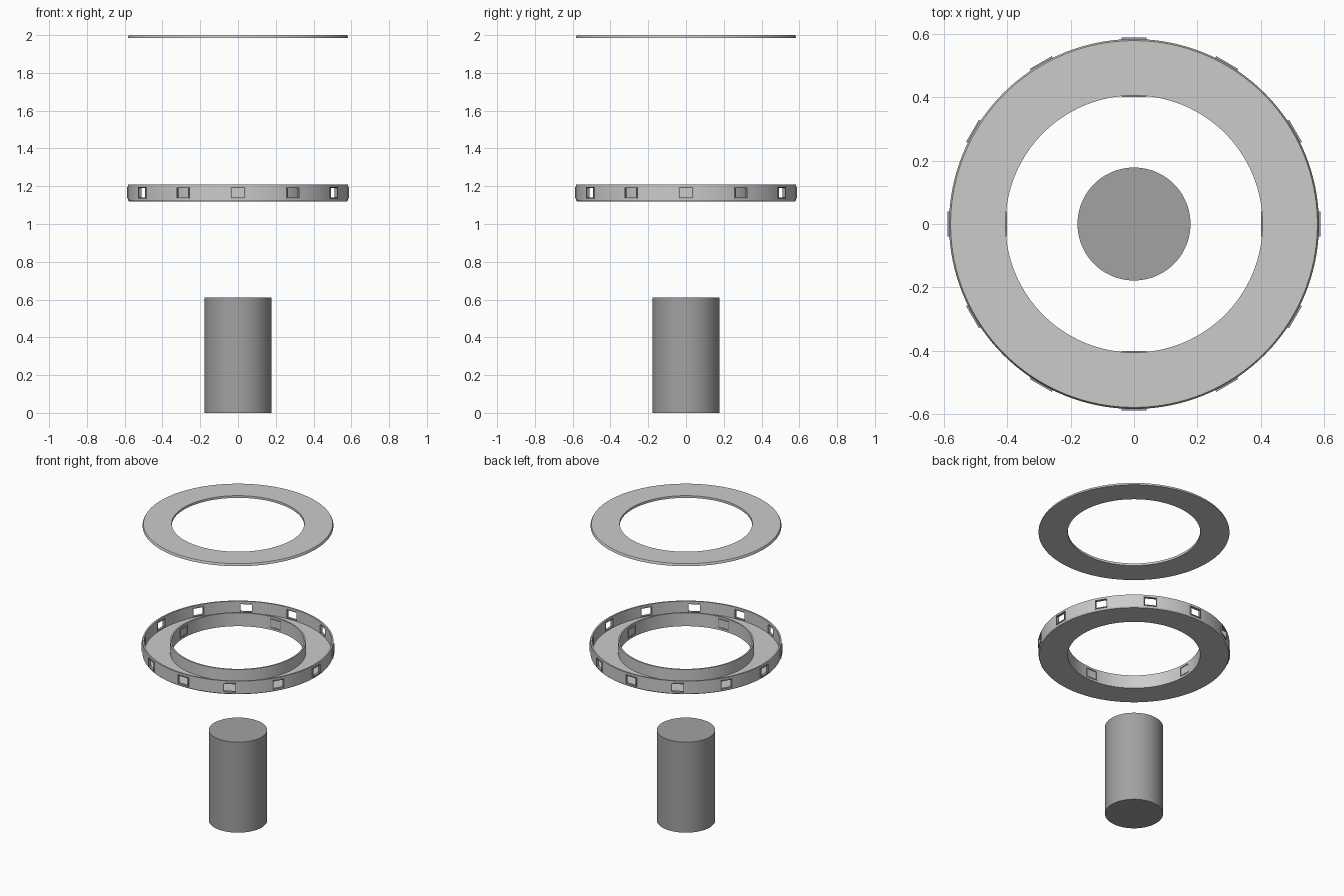
import bpy
import bmesh
import math
from mathutils import Matrix

if "Cube" in bpy.data.objects:
    bpy.data.objects.remove(bpy.data.objects["Cube"], do_unlink=True)

SEGMENTS = 128
WINDOW_Z = 1.165


def material(name, value):
    m = bpy.data.materials.new(name)
    m.use_nodes = True
    color = (value, value, value, 1)
    m.diffuse_color = color
    m.node_tree.nodes["Principled BSDF"].inputs["Base Color"].default_value = color
    return m


LIGHT = material("light grey", 0.6)
DARK = material("mid grey", 0.36)


def finish(bm, name, mat, smooth=True):
    bmesh.ops.recalc_face_normals(bm, faces=bm.faces)
    mesh = bpy.data.meshes.new(name)
    bm.to_mesh(mesh)
    bm.free()
    mesh.materials.append(mat)
    obj = bpy.data.objects.new(name, mesh)
    bpy.context.collection.objects.link(obj)
    if smooth:
        bpy.ops.object.select_all(action="DESELECT")
        obj.select_set(True)
        bpy.context.view_layer.objects.active = obj
        bpy.ops.object.shade_smooth_by_angle(angle=math.radians(30))
    return obj


def ring(name, profile, mat):
    """Revolve a closed (radius, z) profile around the z axis."""
    bm = bmesh.new()
    loops = []
    for i in range(SEGMENTS):
        a = math.tau * i / SEGMENTS
        loops.append([bm.verts.new((r * math.cos(a), r * math.sin(a), z))
                      for r, z in profile])
    n = len(profile)
    for i, loop in enumerate(loops):
        after = loops[(i + 1) % SEGMENTS]
        for j in range(n):
            k = (j + 1) % n
            bm.faces.new((loop[j], after[j], after[k], loop[k]))
    return finish(bm, name, mat)


def add_box(bm, radius, angle, size, offset=(0, 0)):
    """Box at a radius, size = (depth, width, height), offset = (side, up)."""
    place = (Matrix.Rotation(angle, 4, "Z")
             @ Matrix.Translation((radius, offset[0], WINDOW_Z + offset[1]))
             @ Matrix.Diagonal((*size, 1)))
    bmesh.ops.create_cube(bm, size=1, matrix=place)


def window_frames(name, count, radius, depth, width=0.08, height=0.062, bar=0.005):
    bm = bmesh.new()
    for i in range(count):
        a = math.tau * i / count
        for s in (-1, 1):
            add_box(bm, radius, a, (depth, bar, height), (s * (width - bar) / 2, 0))
            add_box(bm, radius, a, (depth, width - 2 * bar, bar),
                    (0, s * (height - bar) / 2))
    return finish(bm, name, DARK, smooth=False)


# Centre post
bm = bmesh.new()
bmesh.ops.create_cone(bm, cap_ends=True, segments=SEGMENTS, radius1=0.178,
                      radius2=0.178, depth=0.61,
                      matrix=Matrix.Translation((0, 0, 0.305)))
finish(bm, "centre_post", DARK)

# Ring tray: chamfered floor, outer wall and inner wall
ring("tray_floor", [(0.405, 1.12), (0.578, 1.12), (0.583, 1.128),
                    (0.583, 1.132), (0.405, 1.132)], LIGHT)
outer_wall = ring("tray_outer_wall", [(0.573, 1.132), (0.583, 1.132),
                                      (0.583, 1.21), (0.573, 1.21)], LIGHT)
ring("tray_inner_wall", [(0.405, 1.132), (0.415, 1.132),
                         (0.415, 1.21), (0.405, 1.21)], LIGHT)

# Window openings through the outer wall
bm = bmesh.new()
for i in range(12):
    add_box(bm, 0.58, math.tau * i / 12, (0.06, 0.074, 0.056))
cutter = finish(bm, "window_cutter", DARK, smooth=False)
cutter.hide_render = True
cutter.hide_set(True)
cut = outer_wall.modifiers.new("windows", "BOOLEAN")
cut.operation = "DIFFERENCE"
cut.solver = "EXACT"
cut.object = cutter

# Apply the cut and remove the helper
graph = bpy.context.evaluated_depsgraph_get()
cut_mesh = bpy.data.meshes.new_from_object(outer_wall.evaluated_get(graph))
outer_wall.modifiers.clear()
outer_wall.data = cut_mesh
bpy.data.objects.remove(cutter, do_unlink=True)

# Window frames around both walls
window_frames("outer_window_frames", 12, 0.579, 0.017)
window_frames("inner_window_frames", 4, 0.404, 0.008)

# Floating lid with a chamfered upper rim
ring("lid", [(0.405, 1.985), (0.583, 1.985), (0.583, 1.99),
             (0.578, 2.0), (0.405, 2.0)], LIGHT)
